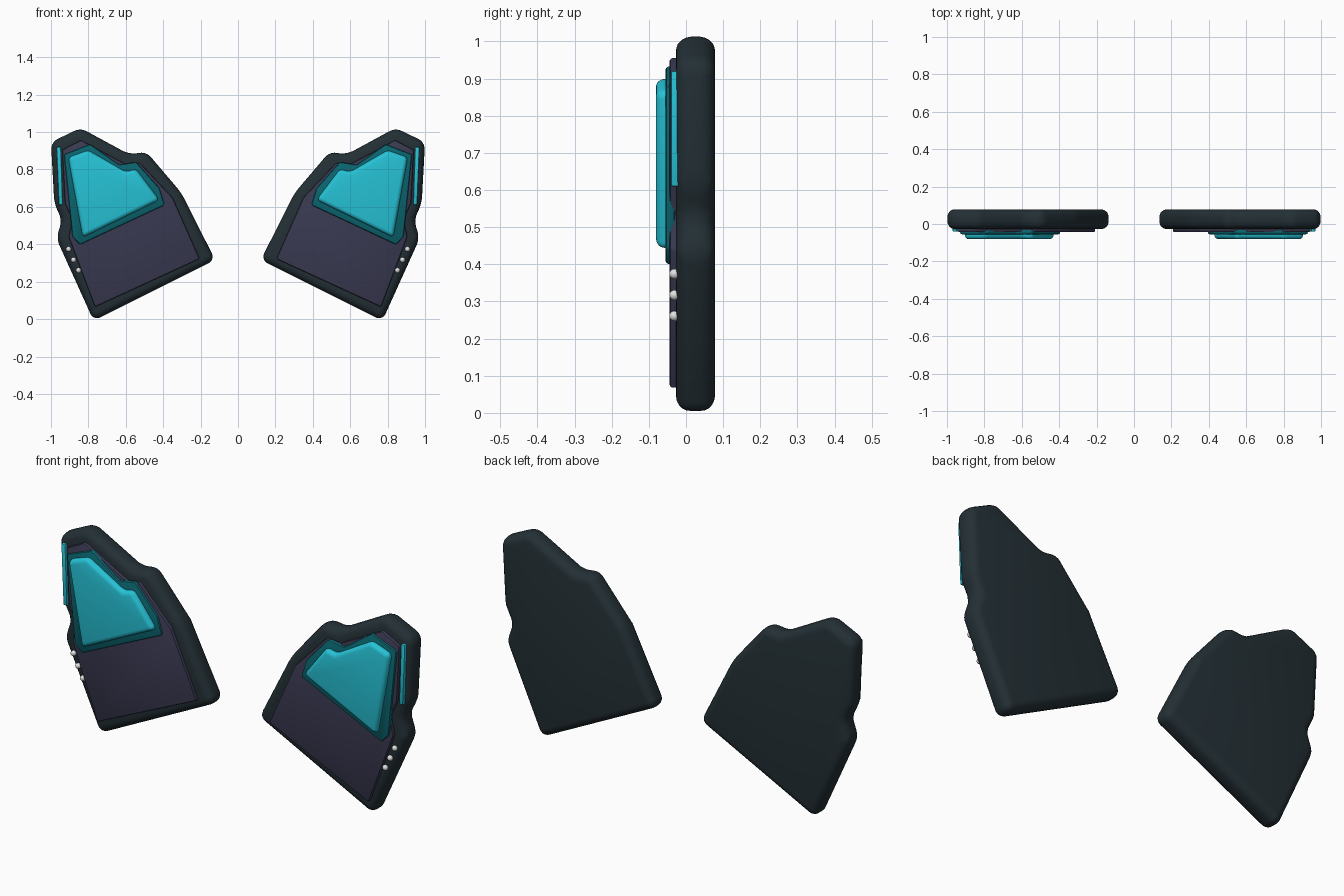
import bpy
import bmesh
import math
from mathutils import Vector

cube = bpy.data.objects.get("Cube")
if cube:
    bpy.data.objects.remove(cube, do_unlink=True)


def material(name, color, rough=0.5):
    m = bpy.data.materials.new(name)
    m.use_nodes = True
    m.diffuse_color = (*color, 1)
    bsdf = m.node_tree.nodes["Principled BSDF"]
    bsdf.inputs["Base Color"].default_value = (*color, 1)
    bsdf.inputs["Roughness"].default_value = rough
    return m


CHARCOAL = material("charcoal", (0.017, 0.029, 0.036))
SLATE = material("slate purple", (0.042, 0.042, 0.085))
TEAL = material("dark teal", (0.003, 0.13, 0.16))
CYAN = material("bright cyan", (0.019, 0.54, 0.67))
SILVER = material("silver", (0.75, 0.75, 0.75))


def activate(obj):
    bpy.ops.object.select_all(action="DESELECT")
    obj.select_set(True)
    bpy.context.view_layer.objects.active = obj


def plate(name, outline, front, back, bevel, mat, side, segments=4):
    """Extrude an (x, z) outline between two depths and round its edges."""
    bm = bmesh.new()
    face = bm.faces.new([bm.verts.new((side * x, front, z)) for x, z in outline])
    ext = bmesh.ops.extrude_face_region(bm, geom=[face])
    verts = [v for v in ext["geom"] if isinstance(v, bmesh.types.BMVert)]
    bmesh.ops.translate(bm, verts=verts, vec=Vector((0, back - front, 0)))
    bmesh.ops.recalc_face_normals(bm, faces=bm.faces)
    mesh = bpy.data.meshes.new(name)
    bm.to_mesh(mesh)
    bm.free()
    mesh.materials.append(mat)
    obj = bpy.data.objects.new(name, mesh)
    bpy.context.collection.objects.link(obj)
    mod = obj.modifiers.new("rounded edges", "BEVEL")
    mod.width = bevel
    mod.segments = segments
    mod.limit_method = "NONE"
    activate(obj)
    bpy.ops.object.modifier_apply(modifier=mod.name)
    bpy.ops.object.shade_smooth_by_angle(angle=math.radians(35))
    return obj


# Outlines for the +x half
BODY = [(0.842, 1.022), (0.58, 0.88), (0.49, 0.895), (0.302, 0.674),
        (0.122, 0.316), (0.772, -0.009), (0.972, 0.433), (0.94, 0.53),
        (0.982, 0.615), (1.0, 0.946)]
PANEL = [(0.84, 0.957), (0.6, 0.828), (0.525, 0.835), (0.35, 0.65),
         (0.205, 0.322), (0.765, 0.065), (0.905, 0.44), (0.885, 0.53),
         (0.925, 0.62), (0.94, 0.905)]
FRAME = [(0.79, 0.935), (0.635, 0.825), (0.545, 0.84), (0.42, 0.7),
         (0.392, 0.61), (0.845, 0.398), (0.885, 0.44), (0.93, 0.88)]
SCREEN = [(0.8, 0.903), (0.6, 0.787), (0.545, 0.803), (0.42, 0.637),
          (0.83, 0.437), (0.908, 0.865)]
STRIP = [(0.947, 0.92), (0.937, 0.61), (0.958, 0.61), (0.97, 0.92)]
STUDS = [(0.906, 0.374), (0.88, 0.317), (0.853, 0.261)]

for side, label in ((1, "left"), (-1, "right")):
    plate(label + "_body", BODY, -0.027, 0.078, 0.04, CHARCOAL, side, 5)
    plate(label + "_panel", PANEL, -0.044, 0.0, 0.008, SLATE, side, 2)
    plate(label + "_frame", FRAME, -0.055, -0.03, 0.009, TEAL, side, 2)
    plate(label + "_screen", SCREEN, -0.081, -0.035, 0.022, CYAN, side)
    plate(label + "_light_strip", STRIP, -0.041, 0.0, 0.005, CYAN, side, 2)
    # Row of studs along the outer edge
    for i, (x, z) in enumerate(STUDS):
        bpy.ops.mesh.primitive_uv_sphere_add(
            segments=16, ring_count=10, radius=0.014,
            location=(side * x, -0.031, z))
        stud = bpy.context.object
        stud.name = f"{label}_stud_{i + 1}"
        stud.data.materials.append(SILVER)
        bpy.ops.object.shade_smooth()
